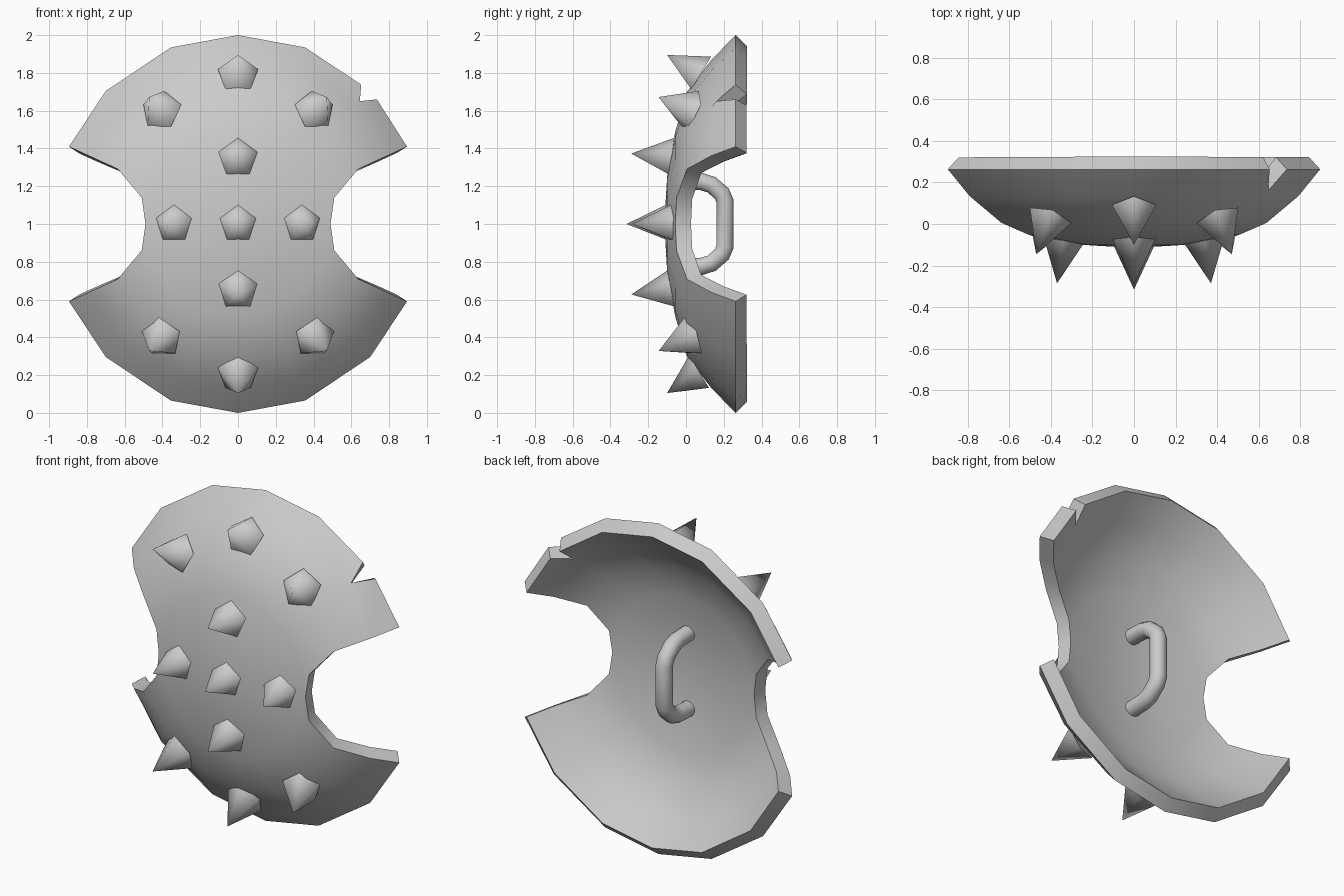
import bpy, bmesh, math
from mathutils import Vector, Matrix

if "Cube" in bpy.data.objects:
    bpy.data.objects.remove(bpy.data.objects["Cube"])


def finish(name, bm, angle):
    me = bpy.data.meshes.new(name)
    bm.to_mesh(me)
    bm.free()
    ob = bpy.data.objects.new(name, me)
    bpy.context.collection.objects.link(ob)
    smooth(ob, angle)
    return ob


def smooth(ob, angle):
    bpy.ops.object.select_all(action='DESELECT')
    ob.select_set(True)
    bpy.context.view_layer.objects.active = ob
    for m in list(ob.modifiers):
        bpy.ops.object.modifier_apply(modifier=m.name)
    bpy.ops.object.shade_smooth_by_angle(angle=math.radians(angle))


# Shield plate: dished rings of 16 columns, side columns stop short for the cut-outs
RINGS = [(0.25, -0.10), (0.49, -0.057), (0.70, 0.005), (0.87, 0.135), (1.0, 0.263)]
quarter = [0, 20.8, 44.8, 65.4]
half = quarter + [90] + [180 - a for a in reversed(quarter[1:])]
angles = half + [a + 180 for a in half]
edge_scale = [1, 1, 0.993, 0.984, 1, 0.984, 0.993, 1] * 2
SIDE = (4, 12)

bm = bmesh.new()
centre = bm.verts.new((0, -0.115, 1))
grid = {}
for k, a in enumerate(angles):
    a = math.radians(a)
    for i, (r, y) in enumerate(RINGS):
        if (k in SIDE and i > 1) or (k == 2 and i == 4):
            continue
        s = r * (edge_scale[k] if i == 4 else 1)
        grid[i, k] = bm.verts.new((s * math.sin(a), y, 1 + s * math.cos(a)))

# Chip in the upper rim replaces one rim corner
chip_l = bm.verts.new((0.652, 0.263, 1.738))
chip_tip = bm.verts.new((0.645, 0.16, 1.65))
chip_r = bm.verts.new((0.735, 0.263, 1.66))

for k in range(16):
    n = (k + 1) % 16
    bm.faces.new((centre, grid[0, n], grid[0, k]))
    beside_cut = k in SIDE or n in SIDE
    for i in range(1 if beside_cut else 4):
        q = [grid[i, k], grid[i, n]]
        if i == 3 and k == 1:
            q += [chip_tip, chip_l, grid[4, k]]
        elif i == 3 and k == 2:
            q += [grid[4, n], chip_r, chip_tip]
        else:
            q += [grid[4, n] if i == 3 else grid[i + 1, n], grid[i + 1, k]]
        bm.faces.new(q)
    if beside_cut:
        sx = 1 if k < 8 else -1
        sz = 1 if k in (3, 12) else -1
        mid = bm.verts.new((0.51 * sx, -0.05, 1 + 0.14 * sz))
        tip = grid[2, k] if n in SIDE else grid[2, n]
        if n in SIDE:
            bm.faces.new((grid[1, k], grid[1, n], mid, tip))
        else:
            bm.faces.new((grid[1, k], grid[1, n], tip, mid))

shield = finish("shield_plate", bm, 40)
sol = shield.modifiers.new("thickness", 'SOLIDIFY')
sol.thickness = 0.085
sol.offset = -1
smooth(shield, 40)


# Five-sided spikes pointing out from the plate
def spike(name, base, apex, radius=0.112):
    base, apex = Vector(base), Vector(apex)
    d = (apex - base).normalized()
    up = (Vector((0, 0, 1)) - d * d.z).normalized()
    side = d.cross(up)
    n = 5
    bm = bmesh.new()
    ring = [bm.verts.new(base + radius * (up * math.cos(t) + side * math.sin(t)))
            for t in (2 * math.pi * j / n for j in range(n))]
    top = bm.verts.new(apex)
    for j in range(n):
        bm.faces.new((ring[j], ring[(j + 1) % n], top))
    bm.faces.new(ring[::-1])
    finish(name, bm, 75)


spike("spike_centre", (0, -0.085, 1), (0, -0.315, 1))
for s, v in ((1, "upper"), (-1, "lower")):
    spike(f"spike_{v}_inner", (0, -0.07, 1 + 0.347 * s), (0, -0.29, 1 + 0.373 * s))
    spike(f"spike_{v}_outer", (0, 0.075, 1 + 0.79 * s), (0, -0.10, 1 + 0.895 * s))
    for x, h in ((1, "right"), (-1, "left")):
        spike(f"spike_{v}_{h}", (0.405 * x, 0.03, 1 + 0.6 * s),
              (0.47 * x, -0.145, 1 + 0.672 * s))
for x, h in ((1, "right"), (-1, "left")):
    spike(f"spike_{h}", (0.335 * x, -0.06, 1), (0.37 * x, -0.285, 1))

# Grip: bent tube on the back
arm = [(-0.05, 0.23), (0.08, 0.225), (0.135, 0.208), (0.19, 0.16), (0.207, 0.12)]
path = arm + [(y, -z) for y, z in reversed(arm)]
cu = bpy.data.curves.new("grip", 'CURVE')
cu.dimensions = '3D'
cu.bevel_depth = 0.048
cu.bevel_resolution = 3
cu.use_fill_caps = True
sp = cu.splines.new('POLY')
sp.points.add(len(path) - 1)
for p, (y, z) in zip(sp.points, path):
    p.co = (0, y, 1 + z, 1)
grip = bpy.data.objects.new("grip", cu)
bpy.context.collection.objects.link(grip)
bpy.ops.object.select_all(action='DESELECT')
grip.select_set(True)
bpy.context.view_layer.objects.active = grip
bpy.ops.object.convert(target='MESH')
smooth(bpy.context.view_layer.objects.active, 50)
